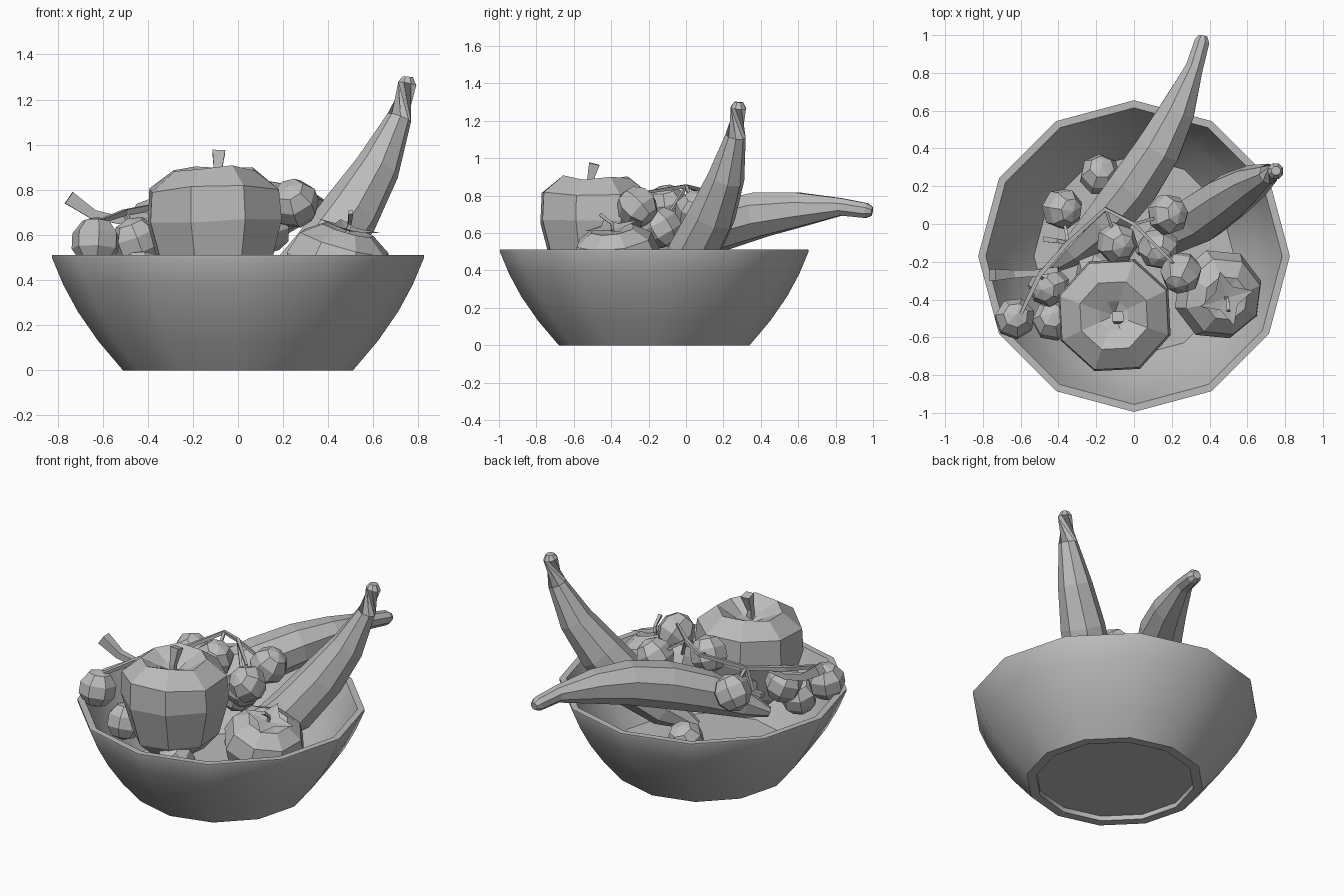
import bpy, bmesh, math, random
from mathutils import Vector, Matrix, Euler

random.seed(4)
cube = bpy.data.objects.get("Cube")
if cube:
    bpy.data.objects.remove(cube, do_unlink=True)

grey = bpy.data.materials.new("plain_grey")
grey.use_nodes = True
grey.diffuse_color = (0.5, 0.5, 0.5, 1)
grey.node_tree.nodes["Principled BSDF"].inputs["Base Color"].default_value = (0.5, 0.5, 0.5, 1)


def finish(name, bm, matrix=Matrix()):
    bmesh.ops.remove_doubles(bm, verts=bm.verts, dist=0.0005)
    bmesh.ops.recalc_face_normals(bm, faces=bm.faces)
    mesh = bpy.data.meshes.new(name)
    bm.to_mesh(mesh)
    bm.free()
    mesh.transform(matrix)
    mesh.materials.append(grey)
    obj = bpy.data.objects.new(name, mesh)
    bpy.context.collection.objects.link(obj)
    return obj


def skin(bm, rings, caps=True):
    """Join successive vertex rings with quads."""
    loops = [[bm.verts.new(p) for p in ring] for ring in rings]
    n = len(loops[0])
    for a, b in zip(loops, loops[1:]):
        for i in range(n):
            j = (i + 1) % n
            bm.faces.new((a[i], a[j], b[j], b[i]))
    if caps:
        bm.faces.new(loops[0])
        bm.faces.new(loops[-1])


def lathe(name, profile, sides, loc, rot=(0, 0, 0), turn=0.0, wobble=0.0):
    bm = bmesh.new()
    rings = []
    for r, z in profile:
        ring = []
        for i in range(sides):
            a = math.tau * (i + turn) / sides
            ring.append((r * math.cos(a), r * math.sin(a), z + random.uniform(-wobble, wobble)))
        rings.append(ring)
    skin(bm, rings)
    return finish(name, bm, Matrix.Translation(loc) @ Euler(rot).to_matrix().to_4x4())


def tube(name, path, radii, sides):
    """Sweep a polygon section along a path with varying radius."""
    pts = [Vector(p) for p in path]
    bm = bmesh.new()
    rings = []
    for k, p in enumerate(pts):
        d = (pts[min(k + 1, len(pts) - 1)] - pts[max(k - 1, 0)]).normalized()
        ref = Vector((0, 0, 1)) if abs(d.z) < 0.95 else Vector((0, 1, 0))
        u = d.cross(ref).normalized()
        v = u.cross(d)
        angles = [math.tau * (i + 0.5) / sides for i in range(sides)]
        rings.append([p + radii[k] * (math.cos(a) * u + math.sin(a) * v) for a in angles])
    skin(bm, rings)
    return finish(name, bm)


# Bowl: outer wall, rim, inner wall, floor and recessed foot
bowl = lathe("bowl", [(0.001, 0.03), (0.455, 0.03), (0.455, 0), (0.51, 0), (0.62, 0.13),
                      (0.71, 0.26), (0.775, 0.38), (0.825, 0.5), (0.825, 0.512), (0.785, 0.512),
                      (0.73, 0.38), (0.66, 0.25), (0.53, 0.08), (0.001, 0.08)],
             12, (0, -0.17, 0))
bpy.context.view_layer.objects.active = bowl
bowl.select_set(True)
bpy.ops.object.shade_smooth_by_angle(angle=math.radians(35))

# Apple with dimpled top and a bent stem
lathe("apple", [(0.05, 0.37), (0.16, 0.34), (0.25, 0.42), (0.315, 0.66), (0.305, 0.81),
                (0.19, 0.895), (0.08, 0.84), (0.02, 0.81)],
      8, (-0.09, -0.475, 0), (0.01, -0.02, 0.05), 0.5, 0.015)
tube("apple_stem", [(-0.09, -0.515, 0.79), (-0.09, -0.515, 0.87), (-0.085, -0.49, 0.97)],
     [0.022, 0.022, 0.04], 4)

# Persimmon with a star-shaped calyx
P_LOC = (0.44, -0.37, 0.45)
P_ROT = (0.2, 0.22, 0.3)
lathe("persimmon", [(0.03, -0.15), (0.13, -0.16), (0.21, -0.09), (0.245, 0.02), (0.21, 0.12),
                    (0.12, 0.18), (0.04, 0.165)], 8, P_LOC, P_ROT)
place = Matrix.Translation(P_LOC) @ Euler(P_ROT).to_matrix().to_4x4()
bm = bmesh.new()
hub = bm.verts.new((0, 0, 0.175))
star = []
for i in range(8):
    r, z = ((0.15, 0.2), (0.07, 0.19))[i % 2]
    a = math.tau * i / 8
    star.append(bm.verts.new((r * math.cos(a), r * math.sin(a), z)))
for i in range(8):
    bm.faces.new((hub, star[i], star[(i + 1) % 8]))
finish("persimmon_calyx", bm, place)
tube("persimmon_stem", [place @ Vector((0, 0, 0.16)), place @ Vector((0, 0, 0.21)), (0.5, -0.46, 0.7)],
     [0.012, 0.01, 0.014], 4)

# Bananas, from stalk to blossom end
tube("banana_back",
     [(0.365, 0.995, 0.715), (0.36, 0.965, 0.72), (0.32, 0.83, 0.74), (0.23, 0.6, 0.725),
      (0.13, 0.4, 0.7), (0, 0.2, 0.645), (-0.15, 0.01, 0.57), (-0.31, -0.14, 0.48),
      (-0.42, -0.23, 0.42)],
     [0.025, 0.043, 0.05, 0.1, 0.128, 0.138, 0.125, 0.085, 0.03], 8)
tube("banana_upright",
     [(0.752, 0.282, 1.3), (0.75, 0.28, 1.27), (0.715, 0.265, 1.12), (0.62, 0.215, 0.9),
      (0.5, 0.14, 0.7), (0.36, 0.04, 0.5), (0.19, -0.06, 0.35), (0.02, -0.14, 0.25)],
     [0.025, 0.044, 0.055, 0.1, 0.13, 0.14, 0.11, 0.03], 8)

# Grapes: faceted beads, each turned differently
GRAPES = [(-0.38, 0.08, 0.65), (-0.18, 0.26, 0.37), (0.18, 0.05, 0.72), (0.25, -0.26, 0.74),
          (-0.09, -0.1, 0.75), (0.13, -0.13, 0.63), (-0.63, -0.5, 0.57), (-0.45, -0.33, 0.57),
          (-0.43, -0.51, 0.42), (0, -0.62, 0.33), (-0.2, -0.25, 0.5)]
for loc in GRAPES:
    bm = bmesh.new()
    bmesh.ops.create_uvsphere(bm, u_segments=7, v_segments=5, radius=0.112)
    spin = Euler([random.uniform(-0.7, 0.7) for _ in range(3)]).to_matrix().to_4x4()
    finish("grape", bm, Matrix.Translation(loc) @ spin)

# Vine: main twig, thick cut end, and a short stalk to each upper grape
tube("vine_twig", [(-0.61, -0.5, 0.66), (-0.5, -0.27, 0.7), (-0.35, -0.1, 0.73),
                   (-0.15, 0.08, 0.83), (0, 0, 0.85), (0.2, -0.2, 0.82)],
     [0.012, 0.018, 0.016, 0.014, 0.014, 0.01], 4)
tube("vine_cut_end", [(-0.75, -0.27, 0.765), (-0.64, -0.265, 0.69), (-0.52, -0.26, 0.665),
                      (-0.4, -0.24, 0.69)], [0.043, 0.03, 0.025, 0.02], 4)
STALKS = [((-0.15, 0.08, 0.83), GRAPES[4]), ((0, 0, 0.85), GRAPES[5]), ((0, 0, 0.85), GRAPES[2]),
          ((0.2, -0.2, 0.82), GRAPES[3]), ((-0.35, -0.1, 0.73), GRAPES[0]),
          ((-0.5, -0.27, 0.7), GRAPES[7])]
for start, end in STALKS:
    tube("grape_stalk", [start, end], [0.011, 0.011], 4)
tube("vine_branch", [(-0.48, -0.08, 0.6), (-0.4, -0.09, 0.6), (-0.35, -0.1, 0.73)],
     [0.02, 0.016, 0.014], 4)
